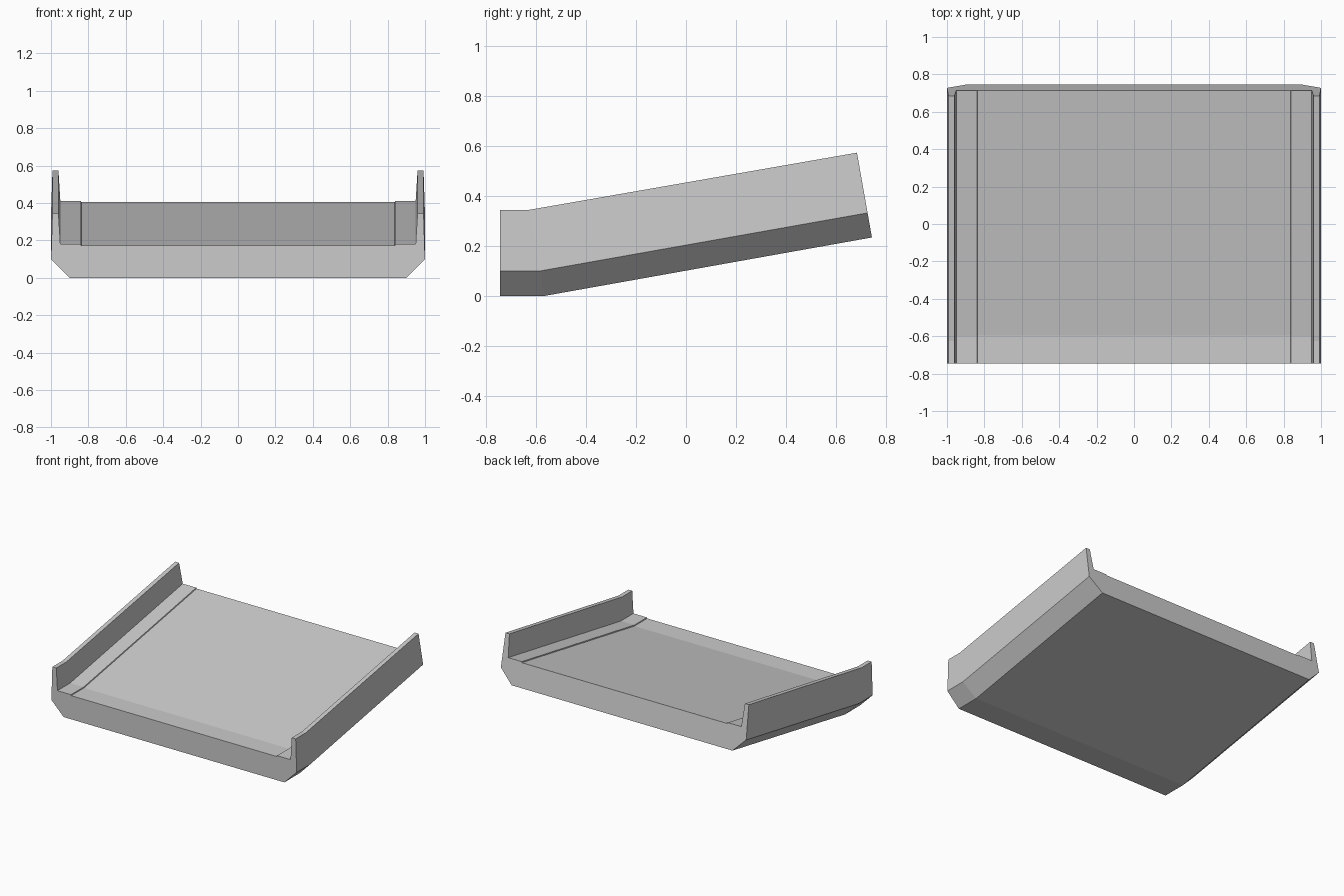
import bpy, bmesh, math

if "Cube" in bpy.data.objects:
    bpy.data.objects.remove(bpy.data.objects["Cube"])

# Cross-section of the tray (right half, from bottom edge to deck), as (x, height)
half = [(0.9, 0), (1.0, 0.1), (0.992, 0.345), (0.96, 0.345),
        (0.95, 0.181), (0.84, 0.181), (0.838, 0.174)]
profile = half + [(-x, h) for x, h in reversed(half)]

# Stations along the length: flat front, bend, tilted rear
tilt = math.radians(10)
front = lambda x, h: (x, -0.745, h)
bend = lambda x, h: (x, -0.566 - h * math.tan(tilt), h)
rear = lambda x, h: (x, 0.745 - h * math.sin(tilt), 0.234 + h * math.cos(tilt))

bm = bmesh.new()
rings = [[bm.verts.new(place(x, h)) for x, h in profile]
         for place in (front, bend, rear)]

# Skin between stations, then end caps
n = len(profile)
for a, b in zip(rings, rings[1:]):
    for i in range(n):
        j = (i + 1) % n
        bm.faces.new((a[i], a[j], b[j], b[i]))
bm.faces.new(rings[0])
bm.faces.new(rings[-1][::-1])
bmesh.ops.recalc_face_normals(bm, faces=bm.faces)

mesh = bpy.data.meshes.new("ramp_tray")
bm.to_mesh(mesh)
bm.free()
bpy.context.collection.objects.link(bpy.data.objects.new("ramp_tray", mesh))
